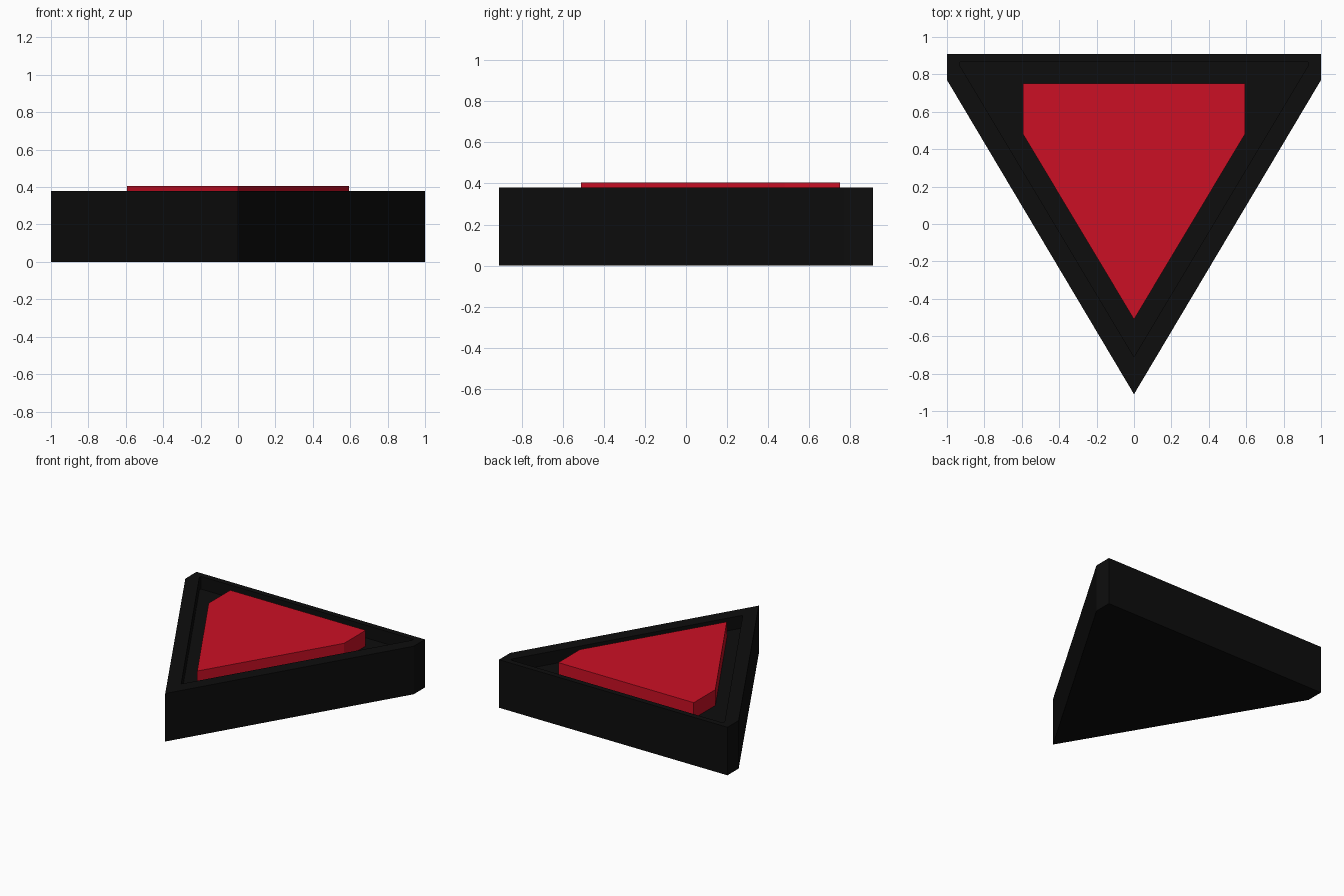
import bpy
import bmesh

cube = bpy.data.objects.get("Cube")
if cube:
    bpy.data.objects.remove(cube)


def material(name, colour):
    mat = bpy.data.materials.new(name)
    mat.use_nodes = True
    mat.diffuse_color = colour
    mat.node_tree.nodes["Principled BSDF"].inputs["Base Color"].default_value = colour
    return mat


def clipped_triangle(tip, half_width, side, back):
    """Outline pointing to the front, with its two back corners cut off."""
    return [(0, tip), (half_width, side), (half_width, back),
            (-half_width, back), (-half_width, side)]


def make_object(name, bm, mat):
    bmesh.ops.recalc_face_normals(bm, faces=bm.faces)
    mesh = bpy.data.meshes.new(name)
    bm.to_mesh(mesh)
    bm.free()
    mesh.materials.append(mat)
    obj = bpy.data.objects.new(name, mesh)
    bpy.context.collection.objects.link(obj)


def ring(bm, outline, z):
    return [bm.verts.new((x, y, z)) for x, y in outline]


def stack(name, rings, mat):
    """Skin a sequence of (outline, height) rings and cap both ends."""
    bm = bmesh.new()
    loops = [ring(bm, outline, z) for outline, z in rings]
    for low, high in zip(loops, loops[1:]):
        for i in range(len(low)):
            j = (i + 1) % len(low)
            bm.faces.new((low[i], low[j], high[j], high[i]))
    bm.faces.new(loops[0])
    bm.faces.new(loops[-1])
    make_object(name, bm, mat)


black = material("black", (0.004, 0.004, 0.004, 1))
red = material("red", (0.6, 0.005, 0.018, 1))

rim_top, floor, button_top = 0.38, 0.28, 0.405
outer = clipped_triangle(-0.91, 1.0, 0.77, 0.91)
recess = clipped_triangle(-0.71, 0.93, 0.845, 0.865)
plate = clipped_triangle(-0.51, 0.593, 0.48, 0.75)

# Housing: outer wall, flat rim, recess wall and recess floor
stack("housing", [(outer, 0), (outer, rim_top), (recess, rim_top), (recess, floor)], black)

# Raised plate standing in the recess
stack("raised_plate", [(plate, floor), (plate, button_top)], red)
